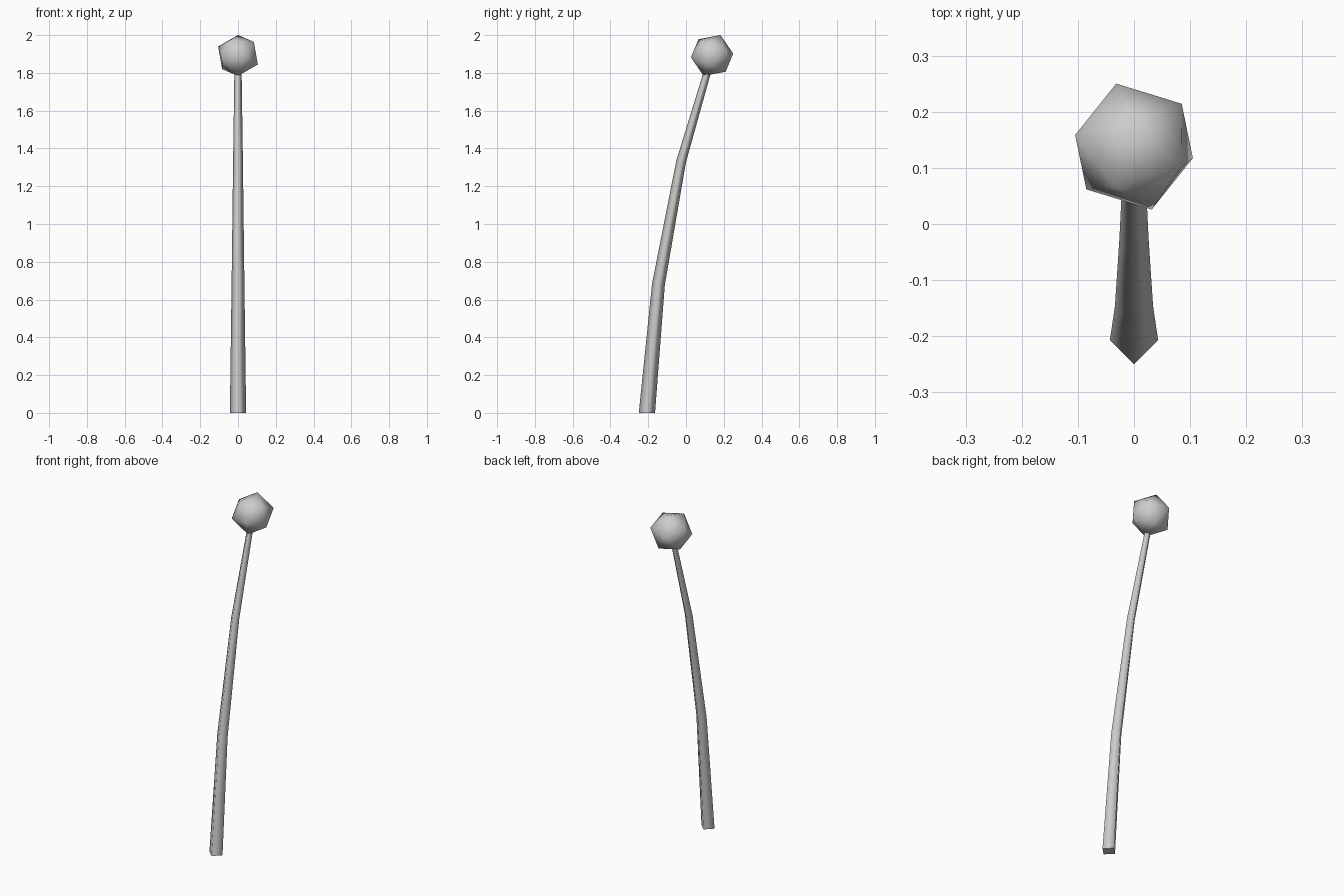
import bpy, bmesh
from math import cos, sin, pi, atan, sqrt
from mathutils import Vector

if "Cube" in bpy.data.objects:
    bpy.data.objects.remove(bpy.data.objects["Cube"])


def finish(name, bm):
    bmesh.ops.recalc_face_normals(bm, faces=bm.faces)
    mesh = bpy.data.meshes.new(name)
    bm.to_mesh(mesh)
    bm.free()
    mesh.shade_smooth()
    obj = bpy.data.objects.new(name, mesh)
    bpy.context.collection.objects.link(obj)
    return obj


# Stem: four-sided tapered tube bending backwards (y, z, radius, tilt slope)
rings = [(-0.207, 0.0, 0.043, 0.0), (-0.146, 0.68, 0.034, 0.14),
         (-0.026, 1.33, 0.026, 0.23), (0.138, 1.89, 0.018, 0.29)]
bm = bmesh.new()
loops = []
for y, z, r, slope in rings:
    t = atan(slope)
    loops.append([bm.verts.new((r * cos(a), y + r * sin(a) * cos(t),
                                z - r * sin(a) * sin(t)))
                  for a in (i * pi / 2 for i in range(4))])
for lo, hi in zip(loops, loops[1:]):
    for i in range(4):
        j = (i + 1) % 4
        bm.faces.new((lo[i], lo[j], hi[j], hi[i]))
caps = [bm.faces.new(loops[0]), bm.faces.new(loops[-1])]
for cap in caps:
    for e in cap.edges:
        e.smooth = False
finish("stem", bm)

# Head: icosahedron oriented by one of its edges (a to b)
a = Vector((-0.033, 0.114, 0.010)).normalized()
b = Vector((0.087, 0.077, 0.026)).normalized()
e1 = (a + b).normalized()
e2 = (a - b).normalized()
e3 = e1.cross(e2)
phi = (1 + sqrt(5)) / 2
scale = 0.117 / sqrt(1 + phi * phi)
centre = Vector((0, 0.138, 1.892))
bm = bmesh.new()
for u, v in ((e1, e2), (e2, e3), (e3, e1)):
    for s in (-1, 1):
        for t in (-1, 1):
            bm.verts.new(centre + scale * (s * phi * u + t * v))
bmesh.ops.convex_hull(bm, input=bm.verts)
finish("bulb_head", bm)
